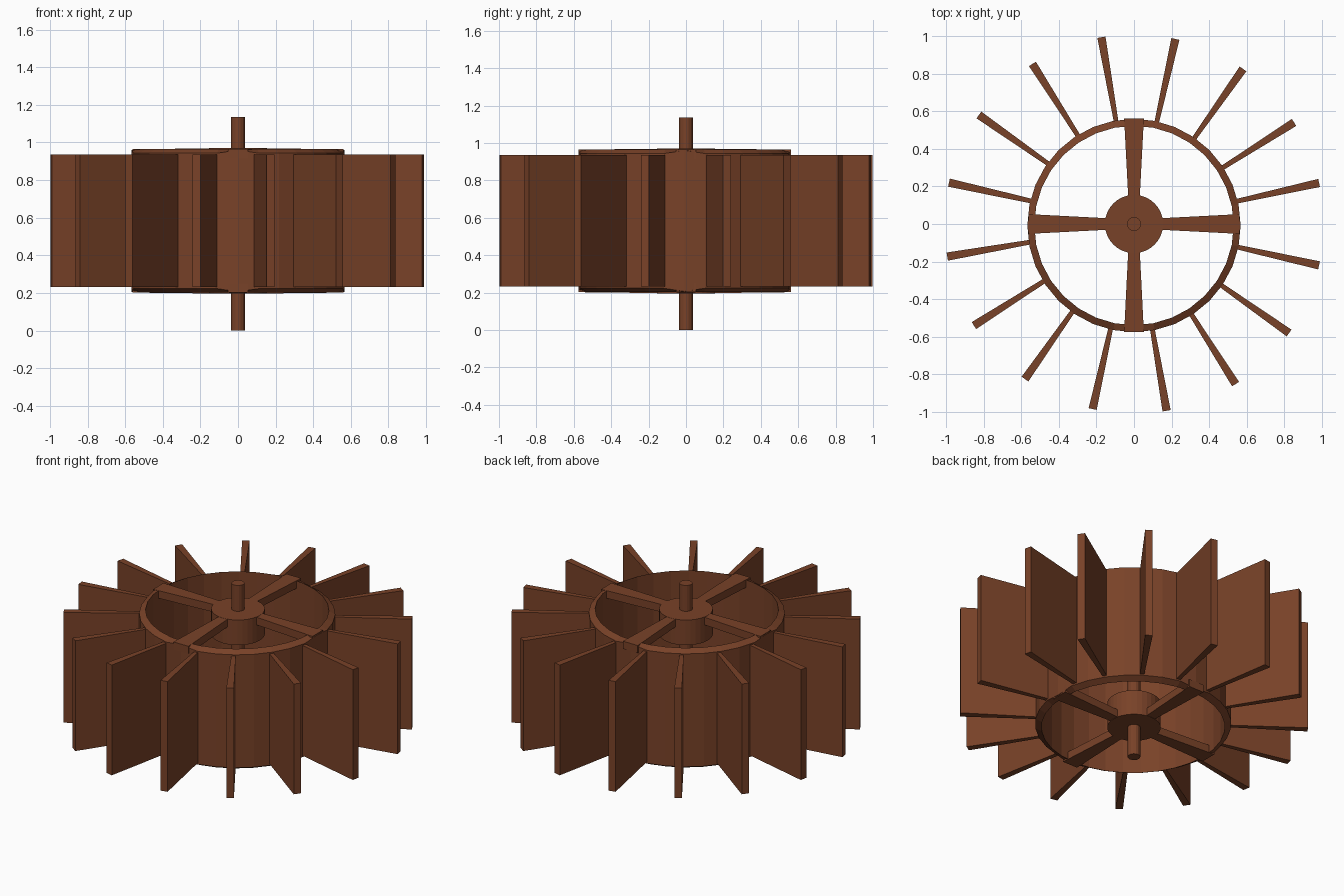
import bpy, bmesh, math

if "Cube" in bpy.data.objects:
    bpy.data.objects.remove(bpy.data.objects["Cube"])

wood = bpy.data.materials.new("brown_wood")
wood.diffuse_color = (0.19, 0.054, 0.021, 1)
wood.use_nodes = True
wood.node_tree.nodes["Principled BSDF"].inputs["Base Color"].default_value = wood.diffuse_color
MID = 0.583  # mid height of the wheel


def finish(name, bm):
    bmesh.ops.recalc_face_normals(bm, faces=bm.faces)
    me = bpy.data.meshes.new(name)
    bm.to_mesh(me)
    bm.free()
    me.materials.append(wood)
    ob = bpy.data.objects.new(name, me)
    bpy.context.collection.objects.link(ob)
    return ob


def cylinder(name, r, z0, z1, sides):
    bm = bmesh.new()
    bmesh.ops.create_cone(bm, cap_ends=True, segments=sides, radius1=r, radius2=r, depth=z1 - z0)
    bmesh.ops.translate(bm, verts=bm.verts, vec=(0, 0, (z0 + z1) / 2))
    return finish(name, bm)


def radial_slab(name, angle, r0, r1, w0, w1, bottom, top):
    """Tapered slab pointing outward; bottom and top give (inner z, outer z)."""
    bm = bmesh.new()
    c, s = math.cos(angle), math.sin(angle)

    def corner(r, w, z):
        return bm.verts.new((r * c - w * s, r * s + w * c, z))

    ends = [[corner(r, -w / 2, bottom[i]), corner(r, w / 2, bottom[i]),
             corner(r, w / 2, top[i]), corner(r, -w / 2, top[i])]
            for i, (r, w) in enumerate(((r0, w0), (r1, w1)))]
    for e in ends:
        bm.faces.new(e)
    for i in range(4):
        j = (i + 1) % 4
        bm.faces.new((ends[0][i], ends[0][j], ends[1][j], ends[1][i]))
    return finish(name, bm)


# Axle and the two hub discs
cylinder("axle", 0.037, 0, 1.135, 16)
cylinder("upper_hub", 0.155, 0.81, 0.97, 32)
cylinder("lower_hub", 0.155, 2 * MID - 0.97, 2 * MID - 0.81, 32)

# Open drum whose outer edge rises at the four spokes
bm = bmesh.new()
SIDES = 32
rings = []
for i in range(SIDES):
    a = 2 * math.pi * i / SIDES
    outer_h = 0.377 if i % 8 == 0 else 0.36
    section = [(0.567, -outer_h), (0.567, outer_h), (0.53, 0.381), (0.53, -0.381)]
    rings.append([bm.verts.new((r * math.cos(a), r * math.sin(a) - 0.008, MID + h))
                  for r, h in section])
for i in range(SIDES):
    p, q = rings[i], rings[(i + 1) % SIDES]
    for j in range(4):
        k = (j + 1) % 4
        bm.faces.new((p[j], p[k], q[k], q[j]))
finish("drum", bm)

# Four flared spokes at each end of the drum
for i in range(4):
    a = i * math.pi / 2
    r = 0.575 if i == 3 else 0.562
    radial_slab(f"upper_spoke_{i + 1}", a, 0.13, r, 0.06, 0.105, (0.92, 0.915), (0.969, 0.964))
    radial_slab(f"lower_spoke_{i + 1}", a, 0.13, r, 0.06, 0.105,
                (2 * MID - 0.969, 2 * MID - 0.964), (2 * MID - 0.92, 2 * MID - 0.915))

# Sixteen paddles, the first set slightly off the even spacing
for i in range(16):
    deg = 12.5 if i == 0 else 9.9 + 22.5 * i
    radial_slab(f"paddle_{i + 1}", math.radians(deg), 0.545, 1.008, 0.024, 0.044,
                (0.232, 0.232), (0.935, 0.935))
